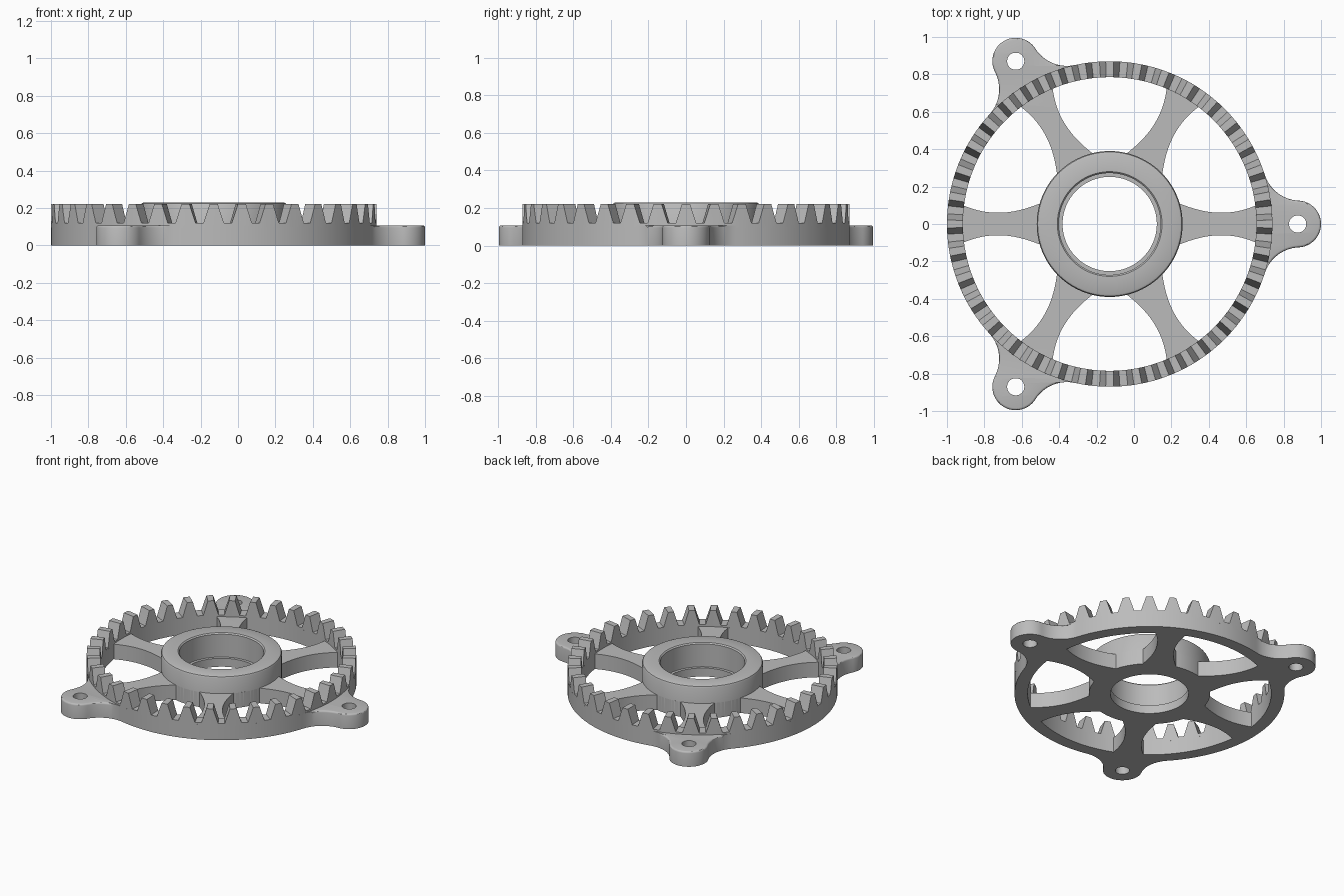
import bpy, bmesh
from math import pi, sin, cos, asin, acos, atan2, radians, hypot

CX = -0.13                      # wheel axis
RING_R, RING_IN = 0.87, 0.785
HUB_R = 0.39
LUG_D, LUG_R, FILLET = 1.005, 0.125, 0.2
PLATE_H, ROOT_Z, TIP_Z, HUB_Z = 0.107, 0.12, 0.222, 0.23
TEETH = 36

cube = bpy.data.objects.get("Cube")
if cube:
    bpy.data.objects.remove(cube)

grey = bpy.data.materials.new("plain grey")
grey.use_nodes = True
color = (0.5, 0.5, 0.5, 1)
grey.diffuse_color = color
grey.node_tree.nodes["Principled BSDF"].inputs["Base Color"].default_value = color


def arc(cx, cy, r, a0, a1, n):
    return [(cx + r * cos(a0 + (a1 - a0) * i / n),
             cy + r * sin(a0 + (a1 - a0) * i / n)) for i in range(n + 1)]


def turn(points, a):
    return [(x * cos(a) - y * sin(a), x * sin(a) + y * cos(a)) for x, y in points]


def finish(name, bm):
    bmesh.ops.recalc_face_normals(bm, faces=bm.faces)
    mesh = bpy.data.meshes.new(name)
    bm.to_mesh(mesh)
    bm.free()
    mesh.materials.clear()
    mesh.materials.append(grey)
    obj = bpy.data.objects.new(name, mesh)
    obj.location.x = CX
    bpy.context.collection.objects.link(obj)
    bpy.ops.object.select_all(action='DESELECT')
    obj.select_set(True)
    bpy.context.view_layer.objects.active = obj
    bpy.ops.object.shade_smooth_by_angle(angle=radians(30))
    return obj


def swept_ring(name, sections):
    """Close a loop of cross-sections, each a list of (radius, angle, z)."""
    bm = bmesh.new()
    loops = [[bm.verts.new((r * cos(a), r * sin(a), z)) for r, a, z in s]
             for s in sections]
    for i, one in enumerate(loops):
        two = loops[(i + 1) % len(loops)]
        for j in range(len(one)):
            k = (j + 1) % len(one)
            bm.faces.new((one[j], one[k], two[k], two[j]))
    return finish(name, bm)


# Outline of the plate: ring arcs, blended into three rounded lugs
a, b = RING_R + FILLET, LUG_R + FILLET
spread = acos((a * a + LUG_D ** 2 - b * b) / (2 * a * LUG_D))
fx, fy = a * cos(spread), a * sin(spread)
lug_angle = atan2(fy, fx - LUG_D)
lug = arc(fx, -fy, FILLET, pi - spread, pi - lug_angle, 14)
lug += arc(LUG_D, 0, LUG_R, -lug_angle, lug_angle, 36)[1:]
lug += arc(fx, fy, FILLET, lug_angle - pi, spread - pi, 14)[1:]
side = lug + arc(0, 0, RING_R, spread, 2 * pi / 3 - spread, 36)[1:-1]
splines = [p for i in range(3) for p in [turn(side, i * 2 * pi / 3)]]
loops = [sum(splines, [])]

# Lug holes and hub opening
for i in range(3):
    loops.append(turn(arc(LUG_D, 0, 0.046, 0, 2 * pi, 32)[:-1], i * 2 * pi / 3))
loops.append(arc(0, 0, HUB_R - 0.02, 0, 2 * pi, 72)[:-1])


# Windows between spokes, which are waisted at mid length
def spoke_angle(r):
    return asin((0.06 + (r - 0.6) ** 2 / 0.9) / r)


radii = [HUB_R + (RING_IN - HUB_R) * i / 16 for i in range(17)]
lower = [(r * cos(spoke_angle(r)), r * sin(spoke_angle(r))) for r in radii]
upper = [(r * cos(pi / 3 - spoke_angle(r)), r * sin(pi / 3 - spoke_angle(r)))
         for r in reversed(radii)]
s_out, s_in = spoke_angle(RING_IN), spoke_angle(HUB_R)
window = lower + arc(0, 0, RING_IN, s_out, pi / 3 - s_out, 20)[1:-1]
window += upper + arc(0, 0, HUB_R, pi / 3 - s_in, s_in, 10)[1:-1]
for i in range(6):
    loops.append(turn(window, i * pi / 3))

# Plate: filled flat curve given thickness
curve = bpy.data.curves.new("plate_outline", 'CURVE')
curve.dimensions = '2D'
curve.fill_mode = 'BOTH'
curve.extrude = PLATE_H / 2
for points in loops:
    spline = curve.splines.new('POLY')
    spline.points.add(len(points) - 1)
    for p, (x, y) in zip(spline.points, points):
        p.co = (x, y, 0, 1)
    spline.use_cyclic_u = True
helper = bpy.data.objects.new("plate_outline", curve)
bpy.context.collection.objects.link(helper)
flat = bpy.data.meshes.new_from_object(
    helper.evaluated_get(bpy.context.evaluated_depsgraph_get()))
bpy.data.objects.remove(helper)
bm = bmesh.new()
bm.from_mesh(flat)
bmesh.ops.remove_doubles(bm, verts=bm.verts, dist=0.0001)
bmesh.ops.translate(bm, verts=bm.verts, vec=(0, 0, PLATE_H / 2))

# Soften the upper rim of the lugs
bm.normal_update()
rim = [e for e in bm.edges if len(e.link_faces) == 2
       and e.calc_face_angle(0) > 1
       and all(v.co.z > PLATE_H - 0.001 and hypot(v.co.x, v.co.y) > RING_R + 0.01
               for v in e.verts)
       and all(min(hypot(v.co.x - x, v.co.y - y)
                   for x, y in [turn([(LUG_D, 0)], i * 2 * pi / 3)[0] for i in range(3)])
               > 0.06 for v in e.verts)]
bmesh.ops.bevel(bm, geom=rim, offset=0.012, segments=3, profile=0.5, affect='EDGES')
finish("spoked_plate", bm)

# Hub: turned collar with a stepped bore and rounded top edge
hub = [(0.252, 0), (0.252, 0.06), (0.272, 0.06), (0.272, HUB_Z - 0.008),
       (0.28, HUB_Z), (HUB_R - 0.015, HUB_Z), (HUB_R - 0.005, HUB_Z - 0.005),
       (HUB_R, HUB_Z - 0.015), (HUB_R, 0)]
swept_ring("hub", [[(r, 2 * pi * i / 96, z) for r, z in hub] for i in range(96)])

# Crown: ring whose top edge follows the tooth shape
step = 2 * pi / TEETH
tooth = [(-0.36, ROOT_Z), (-0.25, 0.17), (-0.14, TIP_Z),
         (0.14, TIP_Z), (0.25, 0.17), (0.36, ROOT_Z)]
crown = []
for i in range(TEETH):
    for t, z in tooth:
        ang = (i + t) * step
        crown.append([(RING_R, ang, PLATE_H - 0.01), (RING_R, ang, z),
                      (RING_IN, ang, z), (RING_IN, ang, PLATE_H - 0.01)])
swept_ring("toothed_crown", crown)
